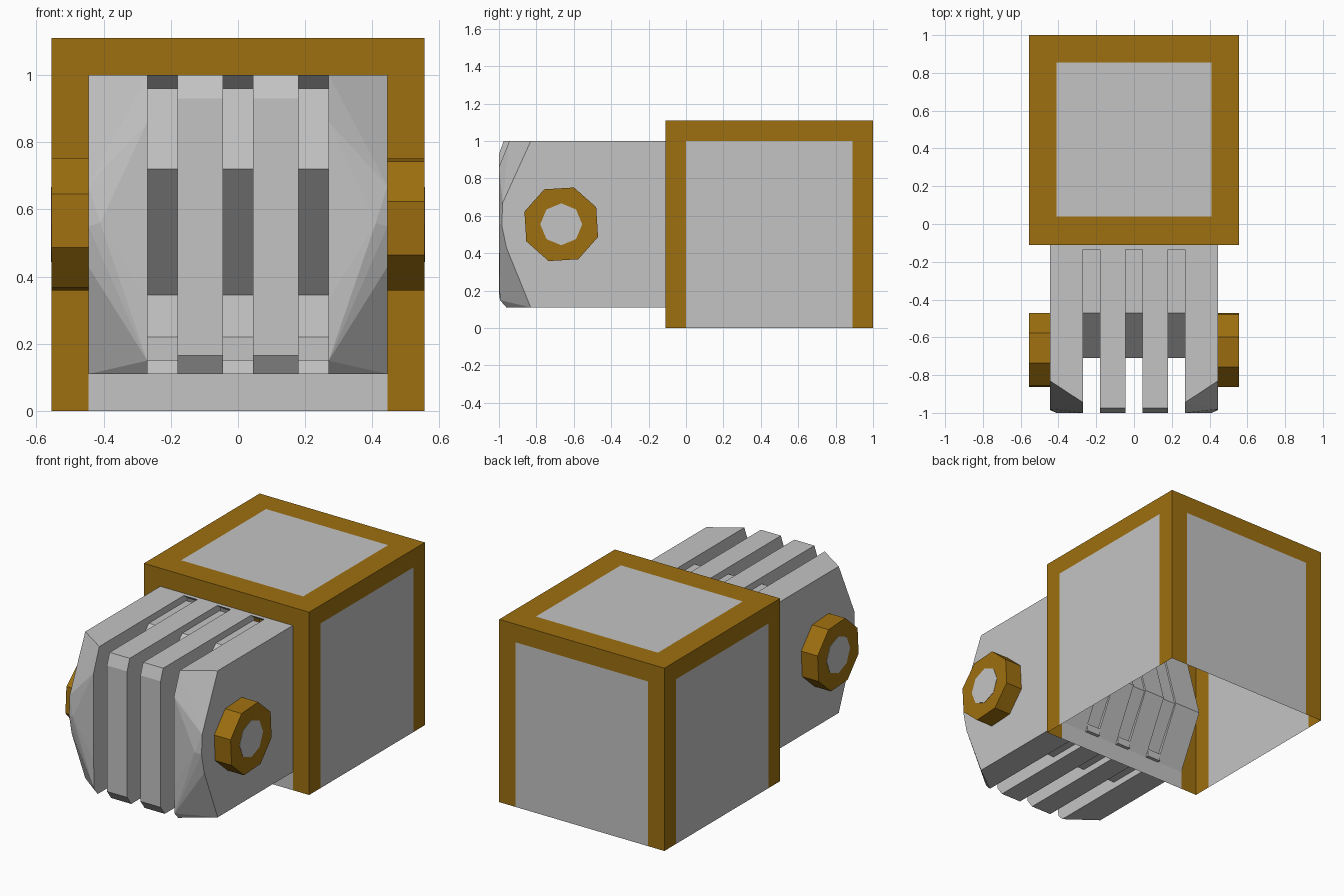
import bpy, bmesh, math
from mathutils import Vector

if "Cube" in bpy.data.objects:
    bpy.data.objects.remove(bpy.data.objects["Cube"])


def material(name, rgb):
    m = bpy.data.materials.new(name)
    m.diffuse_color = (*rgb, 1)
    m.use_nodes = True
    m.node_tree.nodes["Principled BSDF"].inputs["Base Color"].default_value = m.diffuse_color
    return m


GREY = material("light grey", (0.55, 0.55, 0.55))
AMBER = material("dark amber", (0.34, 0.16, 0.005))


def finish(bm, name, mats):
    me = bpy.data.meshes.new(name)
    bm.to_mesh(me)
    bm.free()
    for m in mats:
        me.materials.append(m)
    ob = bpy.data.objects.new(name, me)
    bpy.context.collection.objects.link(ob)
    return ob


def prism(name, profile, x0, x1, mat):
    """Extrude a (y, z) profile along x."""
    bm = bmesh.new()
    f = bm.faces.new([bm.verts.new((x0, y, z)) for y, z in profile])
    r = bmesh.ops.extrude_face_region(bm, geom=[f])
    verts = [v for v in r["geom"] if isinstance(v, bmesh.types.BMVert)]
    bmesh.ops.translate(bm, verts=verts, vec=(x1 - x0, 0, 0))
    bmesh.ops.recalc_face_normals(bm, faces=bm.faces)
    return finish(bm, name, [mat])


def hull(name, points, mat):
    bm = bmesh.new()
    for p in points:
        bm.verts.new(p)
    bmesh.ops.convex_hull(bm, input=bm.verts)
    bmesh.ops.recalc_face_normals(bm, faces=bm.faces)
    return finish(bm, name, [mat])


def ngon(r, offset, cy, cz):
    return [(cy + r * math.cos(math.radians(offset + 45 * k)),
             cz + r * math.sin(math.radians(offset + 45 * k))) for k in range(8)]


# Open-bottomed housing: thin walls with amber frames and grey panels
def panel(bm, us, vs, place, grey, hole=None):
    for i in range(3):
        for j in range(len(vs) - 1):
            if (i, j) == hole:
                continue
            c = [(us[i], vs[j]), (us[i + 1], vs[j]), (us[i + 1], vs[j + 1]), (us[i], vs[j + 1])]
            f = bm.faces.new([bm.verts.new(place(u, v)) for u, v in c])
            f.material_index = 1 if (i, j) == grey else 0


W, H, F, B = 0.555, 1.11, -0.11, 1.0
xs = [-W, -0.445, 0.445, W]
ys = [F, 0.0, 0.89, B]
bm = bmesh.new()
panel(bm, xs, [0, 0.11, 1.0, H], lambda u, v: (u, F, v), (1, 0), (1, 1))
panel(bm, xs, [0, 1.0, H], lambda u, v: (u, B, v), (1, 0))
for s in (-W, W):
    panel(bm, ys, [0, 1.0, H], lambda u, v: (s, u, v), (1, 0))
panel(bm, [-W, -0.41, 0.41, W], [F, 0.04, 0.855, B], lambda u, v: (u, v, H), (1, 1))
bmesh.ops.remove_doubles(bm, verts=bm.verts, dist=0.0005)
bm.normal_update()
centre = Vector((0, 0.445, 0.555))
for f in bm.faces:
    if f.normal.dot(f.calc_center_median() - centre) < 0:
        f.normal_flip()
finish(bm, "housing", [AMBER, GREY])

# Shared rear end of the bars, hidden inside the housing
rear = [(-0.11, 0.11), (0.05, 0.43), (-0.11, 1.0)]

# Two middle bars
mid = [(-0.975, 1.0), (-1.0, 0.93), (-1.0, 0.165), (-0.96, 0.11)] + rear
for s, side in ((-1, "left"), (1, "right")):
    hull(f"middle_bar_{side}", [(s * x, y, z) for x in (0.045, 0.18) for y, z in mid], GREY)

    # Outer bar with faceted nose
    inner = [(-0.945, 1.0), (-1.0, 0.86), (-1.0, 0.33), (-0.995, 0.15), (-0.96, 0.11)] + rear
    outer = [(-0.83, 1.0), (-0.98, 0.67), (-0.985, 0.55), (-0.96, 0.43), (-0.83, 0.11)] + rear
    pts = [(s * 0.27, y, z) for y, z in inner] + [(s * 0.445, y, z) for y, z in outer]
    hull(f"outer_bar_{side}", pts + [(s * 0.41, -1.0, 0.56)], GREY)

    # Eight-sided pivot nut with grey centre
    prism(f"pivot_nut_{side}", ngon(0.208, 26 if s > 0 else 19, -0.667, 0.555),
          s * 0.44, s * W, AMBER)
    prism(f"pivot_cap_{side}", ngon(0.112, 0, -0.667, 0.555), s * 0.55, s * (W + 0.002), GREY)

# Recessed core seen in the slots between the bars
core = [(-0.11, 0.96), (-0.47, 0.96), (-0.71, 0.72), (-0.35, 0.345), (-0.5, 0.22),
        (-0.5, 0.15), (-0.11, 0.15), (0.04, 0.43)]
prism("slot_core", core, -0.3, 0.3, GREY)

# Small wedges closing the slots where they enter the housing
for i, x in enumerate((-0.225, 0.0, 0.225)):
    prism(f"slot_top_wedge_{i}", [(-0.135, 1.0), (-0.08, 0.96), (-0.08, 1.0)],
          x - 0.045, x + 0.045, GREY)
    prism(f"slot_bottom_wedge_{i}", [(-0.135, 0.11), (-0.09, 0.11), (-0.09, 0.155)],
          x - 0.045, x + 0.045, GREY)
